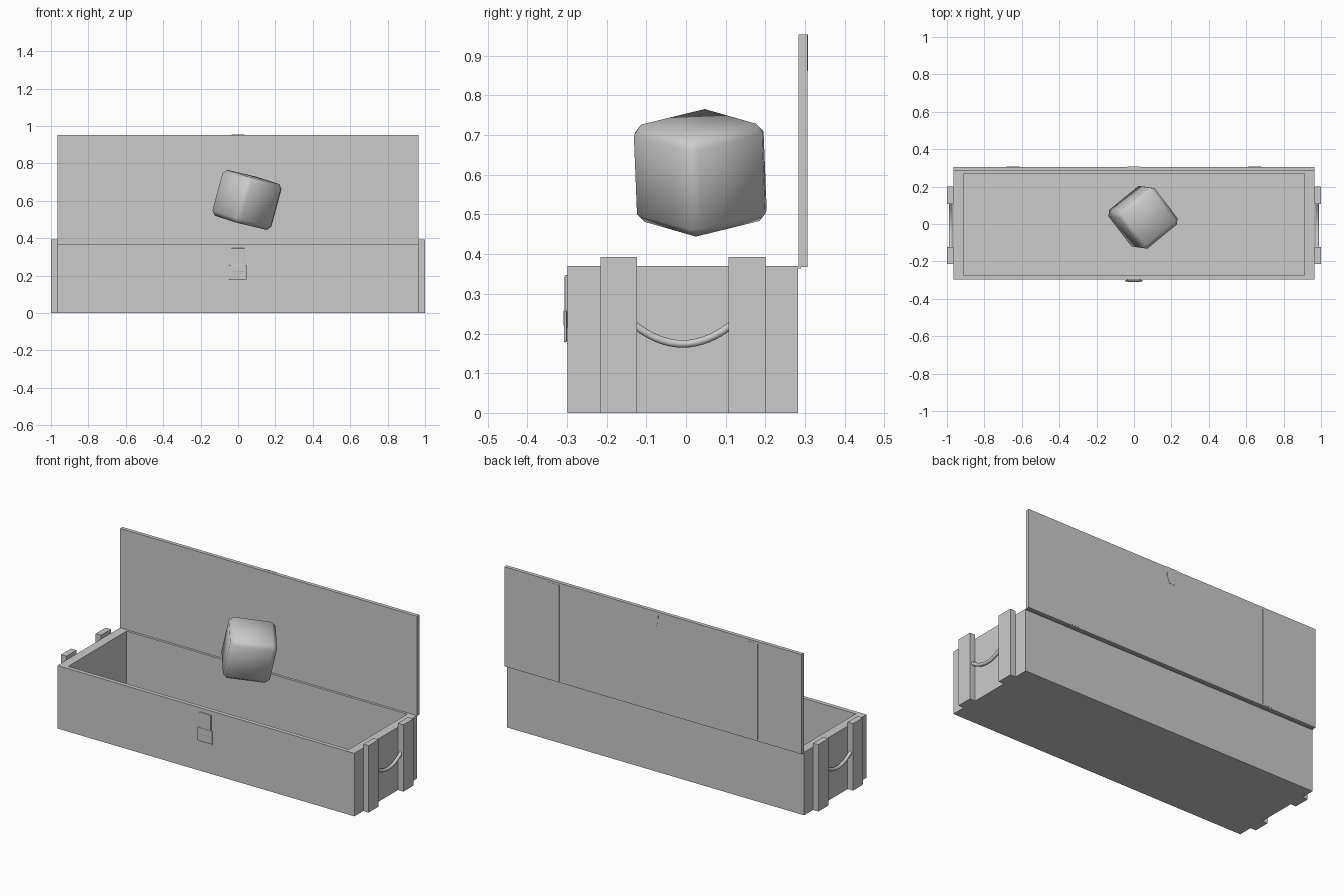
import bpy, bmesh
from math import radians
from mathutils import Matrix, Vector

if "Cube" in bpy.data.objects:
    bpy.data.objects.remove(bpy.data.objects["Cube"])


def finish(name, bm):
    bmesh.ops.recalc_face_normals(bm, faces=bm.faces)
    mesh = bpy.data.meshes.new(name)
    bm.to_mesh(mesh)
    bm.free()
    ob = bpy.data.objects.new(name, mesh)
    bpy.context.collection.objects.link(ob)
    return ob


def block_bm(lo, hi):
    lo, hi = Vector(lo), Vector(hi)
    bm = bmesh.new()
    bmesh.ops.create_cube(bm, size=1)
    for v in bm.verts:
        v.co = Vector((lo[i] + (v.co[i] + 0.5) * (hi[i] - lo[i]) for i in range(3)))
    return bm


def block(name, lo, hi, bevel=0.0, segments=1):
    bm = block_bm(lo, hi)
    if bevel:
        bmesh.ops.bevel(bm, geom=bm.edges[:], offset=bevel, segments=segments,
                        profile=0.5, affect='EDGES')
    return finish(name, bm)


# Open crate: inset the top face, then sink it to form the cavity
bm = block_bm((-0.965, -0.298, 0), (0.965, 0.282, 0.37))
bm.faces.ensure_lookup_table()
top = max(bm.faces, key=lambda f: f.calc_center_median().z)
bmesh.ops.inset_region(bm, faces=[top], thickness=0.02)
for v in top.verts:
    v.co.x = 0.912 if v.co.x > 0 else -0.912
    v.co.y = 0.268 if v.co.y > 0 else -0.274
ret = bmesh.ops.extrude_face_region(bm, geom=[top])
for v in [g for g in ret['geom'] if isinstance(g, bmesh.types.BMVert)]:
    v.co.z = 0.03
if top.is_valid:
    bmesh.ops.delete(bm, geom=[top], context='FACES_ONLY')
finish("crate_body", bm)

# Open lid standing upright behind the crate
block("lid", (-0.965, 0.284, 0.368), (0.965, 0.306, 0.953))
block("lid_hinge_edge", (-0.965, 0.280, 0.364), (0.965, 0.290, 0.369))

# Thin inlaid straps on the back of the lid
for side, x in (("left", -0.645), ("right", 0.645)):
    block("lid_strap_" + side, (x - 0.036, 0.300, 0.375), (x + 0.036, 0.3068, 0.94))

# Tapered hasp plate folded over the free edge of the lid
bm = bmesh.new()
outline = [(-0.036, 0.954), (0.036, 0.954), (0.033, 0.90), (0.018, 0.862),
           (-0.018, 0.862), (-0.033, 0.90)]
face = bm.faces.new([bm.verts.new((x, 0.300, z)) for x, z in outline])
ret = bmesh.ops.extrude_face_region(bm, geom=[face])
for g in ret['geom']:
    if isinstance(g, bmesh.types.BMVert):
        g.co.y = 0.3075
finish("lid_hasp", bm)

# Front latch
block("latch_plate", (-0.037, -0.306, 0.215), (0.037, -0.297, 0.347), 0.003, 2)
block("latch_clasp", (-0.048, -0.308, 0.178), (0.046, -0.300, 0.258), 0.0035, 2)
block("latch_catch", (-0.037, -0.309, 0.219), (0.037, -0.298, 0.257), 0.003, 2)

# End slats and sagging rope handles
for side, s in (("left", -1), ("right", 1)):
    for where, y0, y1 in (("front", -0.215, -0.123), ("back", 0.107, 0.2)):
        block(f"end_slat_{where}_{side}", (min(s * 0.965, s), y0, 0),
              (max(s * 0.965, s), y1, 0.393))
    curve = bpy.data.curves.new("rope_handle_" + side, 'CURVE')
    curve.dimensions = '3D'
    curve.bevel_depth = 0.01
    curve.bevel_resolution = 3
    spline = curve.splines.new('POLY')
    n = 16
    spline.points.add(n)
    for i, p in enumerate(spline.points):
        t = 2 * i / n - 1
        p.co = (s * 0.98, -0.008 + 0.13 * t, 0.174 + 0.054 * t * t, 1)
    spline.use_smooth = True
    bpy.context.collection.objects.link(
        bpy.data.objects.new("rope_handle_" + side, curve))

# Tilted soft-edged cube floating above the crate
h = 0.127
cube = block("floating_cube", (-h, -h, -h), (h, h, h), 0.024, 1)
for p in cube.data.polygons:
    p.use_smooth = True
rot = (Matrix.Rotation(radians(2.3), 4, 'X') @ Matrix.Rotation(radians(15), 4, 'Y')
       @ Matrix.Rotation(radians(38), 4, 'Z'))
cube.matrix_world = Matrix.Translation((0.048, 0.036, 0.605)) @ rot
